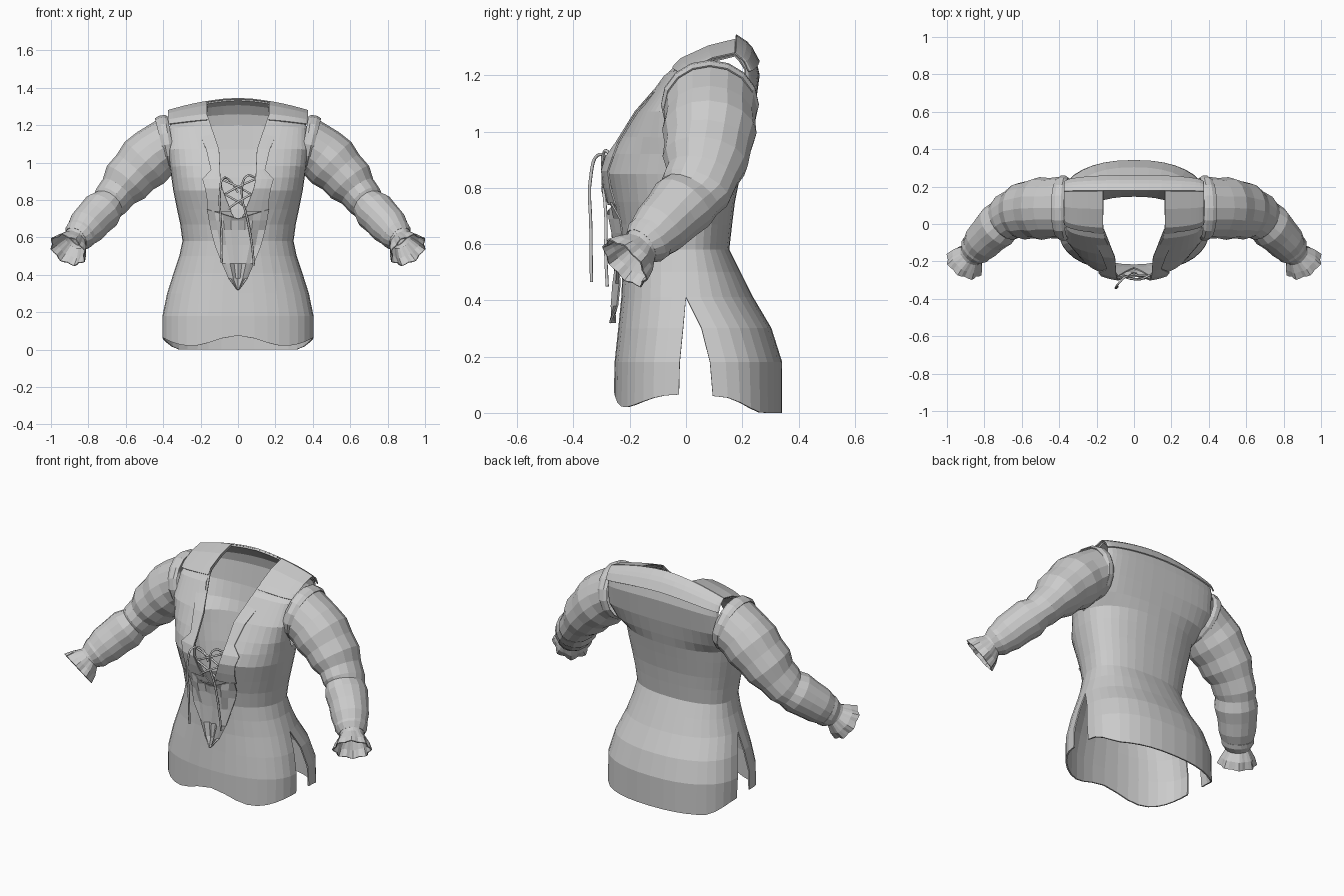
import bpy, bmesh
from math import sin, cos, pi, asin
from mathutils import Vector

if "Cube" in bpy.data.objects:
    bpy.data.objects.remove(bpy.data.objects["Cube"])

# z, half width, front y, front side y, back y, back side y, half neck opening
ROWS = [(0, .40, -.252, -.025, .338, .095, 0), (.18, .40, -.25, -.022, .338, .085, 0),
        (.30, .375, -.237, -.01, .30, .055, 0), (.41, .34, -.226, 0, .235, 0, 0),
        (.50, .31, -.222, 0, .19, 0, 0), (.58, .293, -.22, 0, .15, 0, 0),
        (.67, .305, -.235, 0, .16, 0, 0), (.75, .322, -.257, 0, .17, 0, .045),
        (.85, .342, -.285, 0, .19, 0, .085), (.92, .352, -.265, 0, .205, 0, .10),
        (.98, .36, -.228, -.03, .22, .12, .10), (1.07, .37, -.17, -.05, .24, .19, .105),
        (1.2, .362, -.08, -.01, .258, .21, .157), (1.26, .36, -.01, .04, .245, .21, .165),
        (1.31, .36, .085, .10, .21, .19, .165), (1.335, .36, .176, .174, .178, .174, .165)]
POW = 2.3
COLS = 9


def lerp_table(table, z):
    """Linear lookup in a table sorted by its first column."""
    z = min(max(z, table[0][0]), table[-1][0])
    for a, b in zip(table, table[1:]):
        if z <= b[0]:
            f = (z - a[0]) / (b[0] - a[0])
            return [p + (q - p) * f for p, q in zip(a, b)]


def drop(x, z, w):
    """Slope the shoulders down towards the arms."""
    return z - .065 * (x / w) ** 1.7 * min(max((z - 1.15) / .18, 0), 1)


def hem(x, front):
    if front:
        wave = .0275 * (1 + cos(pi * x / .25)) if x < .25 else 0
        return .02 + wave + .045 * (max(0, x - .25) / .15) ** 2
    return .06 * (max(0, x - .3) / .1) ** 2


def finish(bm, name, mirror=True, thick=.006):
    bmesh.ops.remove_doubles(bm, verts=bm.verts, dist=.0005)
    bmesh.ops.recalc_face_normals(bm, faces=bm.faces)
    me = bpy.data.meshes.new(name)
    bm.to_mesh(me)
    bm.free()
    ob = bpy.data.objects.new(name, me)
    bpy.context.collection.objects.link(ob)
    if mirror:
        ob.modifiers.new("Mirror", 'MIRROR')
    if thick:
        m = ob.modifiers.new("Solidify", 'SOLIDIFY')
        m.thickness, m.offset = thick, 0
    return ob


def grid(bm, rows, closed=False):
    vs = [[bm.verts.new(p) for p in r] for r in rows]
    n = len(rows[0])
    for a, b in zip(vs, vs[1:]):
        for i in range(n if closed else n - 1):
            j = (i + 1) % n
            bm.faces.new((a[i], a[j], b[j], b[i]))


def panel(bm, zs, front, push=0):
    """Half of the front or back cloth, from the centre edge to the side."""
    out = []
    for z in zs:
        _, w, yf, yfc, yb, ybc, n = lerp_table(ROWS, z)
        w += push
        py = push * min(1, (1.335 - z) / .06)      # both halves meet at the ridge
        ye, yc = (yf - py, yfc - py) if front else (yb + py, ybc + py)
        t0 = asin((n / w) ** (POW / 2)) if front else 0
        row = []
        for i in range(COLS + 1):
            t = t0 + (pi / 2 - t0) * i / COLS
            x = w * sin(t) ** (2 / POW)
            y = yc + (ye - yc) * max(cos(t), 0) ** (2 / POW)
            zz = hem(min(x, .4), front) if z == 0 else drop(x, z, w) + push * .7 * (z > 1.25)
            row.append((x, y, zz))
        out.append(row)
    grid(bm, out)


def on_front(x, z, push):
    _, w, yf, yfc, *_ = lerp_table(ROWS, z)
    y = yfc + (yf - yfc) * max(0, 1 - (x / w) ** POW) ** (1 / POW)
    return (x, y - push, drop(x, z, w))


# tunic body with side slits, armholes and neck opening
bm = bmesh.new()
levels = [r[0] for r in ROWS]
panel(bm, levels, True)
panel(bm, levels, False)
finish(bm, "tunic_body", thick=.008)

# shoulder yoke lying over the sleeve tops
bm = bmesh.new()
panel(bm, [1.235, 1.26, 1.31, 1.335], True, .012)
panel(bm, [1.25, 1.29, 1.31, 1.335], False, .012)
finish(bm, "shoulder_yoke")

# neck facing, widening into lapels at the lacing
FACING = [(.74, .165), (.80, .165), (.86, .175), (.91, .19), (.96, .145), (1.07, .17), (1.25, .24)]
bm = bmesh.new()
rows = []
for z, x1 in FACING:
    x0 = lerp_table(ROWS, z)[6] - .004
    lift = .022 if z < .93 else .013
    rows.append([on_front(x0 + (x1 - x0) * s / 3, z, lift) for s in range(4)])
grid(bm, rows)
finish(bm, "neck_facing")

# pointed tongue below the lacing, creased
TONGUE = [(.32, .004), (.38, .05), (.46, .085), (.56, .125), (.64, .145), (.69, .155), (.75, .165)]
bm = bmesh.new()
rows = []
for k, (z, half) in enumerate(TONGUE):
    rows.append([on_front(half * s / 4, z - (.05 * (1 - s / 4) if k == 6 else 0),
                          .016 + .02 * ((s * 2 + k * k) % 3) / 2) for s in range(5)])
grid(bm, rows)
finish(bm, "front_tongue")


def tube(name, stations, first=None, sides=16, waves=0):
    """Sweep an oval along stations of (x, y, z, depth radius, other radius, ruffle)."""
    pts = [Vector(s[:3]) for s in stations]
    rows = []
    for i, s in enumerate(stations):
        t = pts[min(i + 1, len(pts) - 1)] - pts[max(i - 1, 0)]
        if i == 0 and first:
            t = Vector(first)
        t.normalize()
        u = (Vector((0, 1, 0)) - t * t.y).normalized()
        v = t.cross(u)
        ring = []
        for k in range(sides):
            a = 2 * pi * k / sides
            r = 1 + s[5] * cos(waves * a)
            ring.append(pts[i] + u * (s[3] * r * cos(a)) + v * (s[4] * r * sin(a)))
        rows.append(ring)
    bm = bmesh.new()
    grid(bm, rows, True)
    return finish(bm, name)


# puffed sleeves
tube("sleeve", [(.375, .087, 1.095, .165, .152, 0), (.45, .085, 1.045, .158, .145, 0),
                (.50, .083, 1.0, .165, .15, 0), (.55, .078, .95, .152, .132, 0),
                (.60, .068, .895, .15, .13, 0), (.64, .057, .845, .128, .103, 0),
                (.68, .035, .795, .127, .098, 0), (.70, .018, .772, .115, .09, 0),
                (.73, -.012, .74, .12, .108, 0), (.77, -.05, .70, .108, .102, 0),
                (.81, -.095, .655, .1, .1, 0), (.84, -.13, .62, .085, .083, 0),
                (.855, -.146, .605, .068, .066, 0)], first=(1, 0, -.15))

# armhole seam rolls
tube("armhole_seam", [(.352, .085, 1.1, .16, .148, 0), (.368, .085, 1.098, .171, .156, 0),
                      (.39, .085, 1.094, .171, .156, 0), (.405, .085, 1.09, .16, .148, 0)],
     first=(1, 0, -.18))

# wrist bands
tube("wrist_band", [(.836, -.124, .624, .088, .086, 0), (.848, -.139, .611, .087, .084, 0),
                    (.866, -.16, .594, .068, .066, 0)])

# ruffled cuffs
tube("cuff_frill", [(.858, -.150, .602, .066, .064, 0), (.872, -.166, .586, .064, .062, .02),
                    (.892, -.192, .556, .087, .088, .05), (.909, -.218, .532, .098, .1, .08)],
     sides=32, waves=8)


def cord(name, pts):
    cu = bpy.data.curves.new(name, 'CURVE')
    cu.dimensions = '3D'
    cu.bevel_depth, cu.bevel_resolution, cu.resolution_u = .006, 1, 4
    sp = cu.splines.new('BEZIER')
    sp.bezier_points.add(len(pts) - 1)
    for b, p in zip(sp.bezier_points, pts):
        b.co = p
        b.handle_left_type = b.handle_right_type = 'AUTO'
    cu.use_fill_caps = True
    ob = bpy.data.objects.new(name, cu)
    bpy.context.collection.objects.link(ob)


# crossed lacing over the opening
for side in (-1, 1):
    for k, z in enumerate((.75, .83)):
        h = .055 + .018 * k
        cord("lace_cross", [(-side * h, -.275, z), (0, -.287 - .008 * side, z + .04),
                            (side * (h + .015), -.285, z + .08)])

# hanging lace ends
cord("lace_end_left", [(.0, -.28, .84), (-.05, -.285, .91), (-.08, -.315, .915),
                       (-.095, -.336, .86), (-.09, -.338, .65), (-.087, -.336, .466)])
cord("lace_end_right", [(.09, -.27, .92), (.05, -.29, .93), (.02, -.295, .84),
                        (.05, -.285, .70), (.075, -.285, .56), (.085, -.28, .45)])
